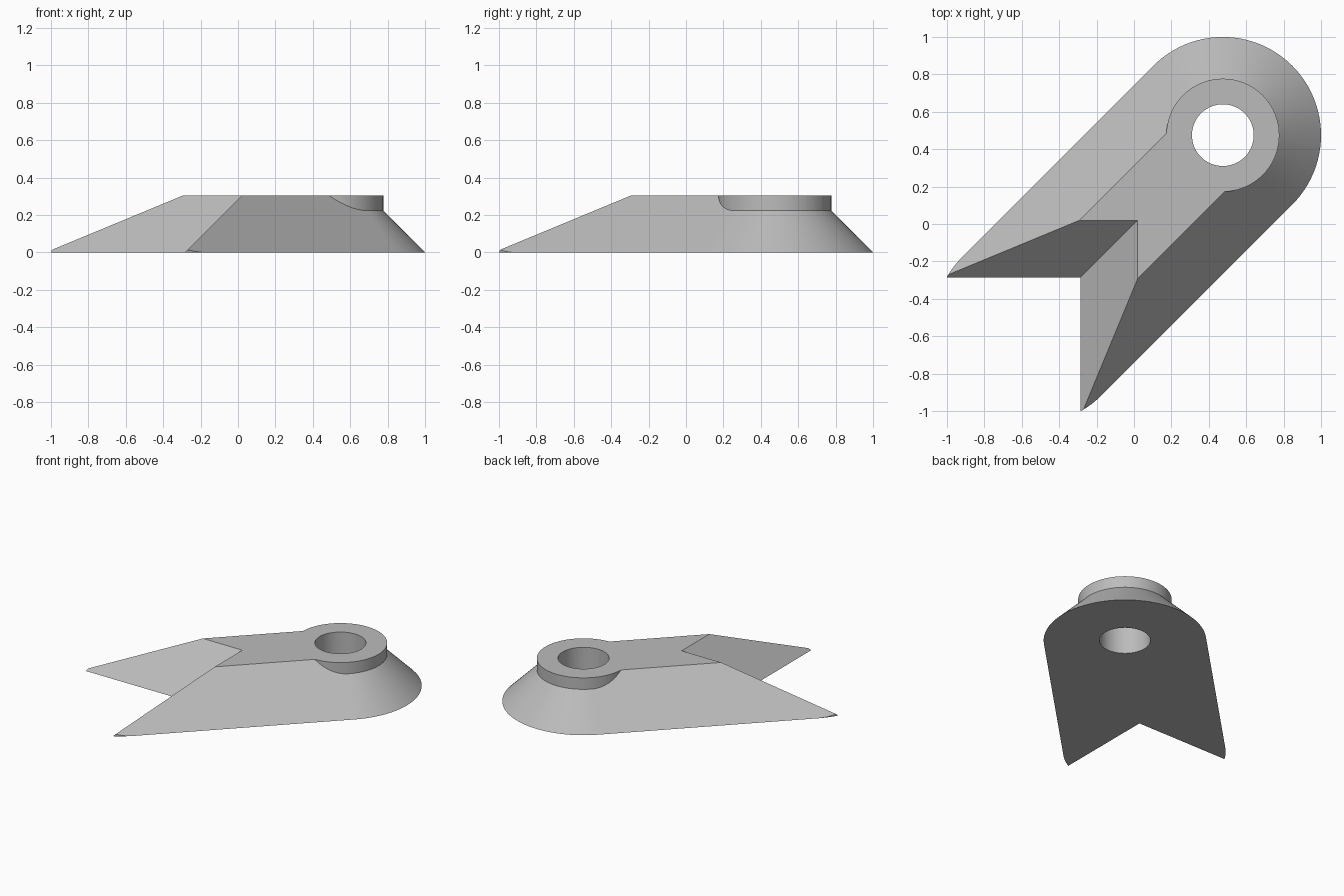
import bpy, bmesh, math

cube = bpy.data.objects.get("Cube")
if cube:
    bpy.data.objects.remove(cube, do_unlink=True)

HEAD, TAIL = 0.475, -0.545      # positions along the x = y axis
RADIUS, HEIGHT = 0.525, 0.305
SEGMENTS = 96

grey = bpy.data.materials.new("plain_grey")
grey.use_nodes = True
color = (0.5, 0.5, 0.5, 1)
grey.diffuse_color = color
grey.node_tree.nodes["Principled BSDF"].inputs["Base Color"].default_value = color


def ring(center, radius, z):
    """Points of a circle centred on the diagonal axis."""
    steps = [2 * math.pi * i / SEGMENTS for i in range(SEGMENTS)]
    return [(center + radius * math.cos(a), center + radius * math.sin(a), z) for a in steps]


def hull(name, points):
    """Object made from the convex hull of the points."""
    bm = bmesh.new()
    for p in points:
        bm.verts.new(p)
    bmesh.ops.convex_hull(bm, input=bm.verts[:])
    bmesh.ops.dissolve_limit(bm, angle_limit=0.002, verts=bm.verts[:], edges=bm.edges[:])
    bmesh.ops.recalc_face_normals(bm, faces=bm.faces[:])
    mesh = bpy.data.meshes.new(name)
    bm.to_mesh(mesh)
    bm.free()
    mesh.materials.append(grey)
    obj = bpy.data.objects.new(name, mesh)
    bpy.context.collection.objects.link(obj)
    return obj


def square(corner, z, far=-3):
    return [(x, y, z) for x in (corner, far) for y in (corner, far)]


# Sloped arm: 45 degree sides around a long slot shape, left oversize for trimming
arm = hull("bracket_arm", [p for z in (-0.03, HEIGHT + 0.03) for c in (HEAD, -1.2)
                           for p in ring(c, RADIUS - z, z)])

# Round boss around the pivot
boss = hull("boss", ring(HEAD, 0.302, 0.12) + ring(HEAD, 0.302, HEIGHT + 0.06))

# Trimmer gives flat top and bottom and a rounded vertical tail end
trimmer = hull("trimmer", [p for z in (0, HEIGHT)
                           for p in ring(TAIL, RADIUS, z) + ring(HEAD, 0.62, z)])

# Sloped V notch in the tail and the pivot hole
notch = hull("notch_cutter", square(-0.385, -0.1) + square(0.115, 0.4))
hole = hull("hole_cutter", ring(HEAD, 0.165, -0.1) + ring(HEAD, 0.165, 0.5))

for cutter, operation in ((boss, 'UNION'), (trimmer, 'INTERSECT'),
                          (notch, 'DIFFERENCE'), (hole, 'DIFFERENCE')):
    mod = arm.modifiers.new(cutter.name, 'BOOLEAN')
    mod.object, mod.operation, mod.solver = cutter, operation, 'EXACT'

# Apply the cuts and remove the helpers
bpy.ops.object.select_all(action='DESELECT')
arm.select_set(True)
bpy.context.view_layer.objects.active = arm
for mod in arm.modifiers[:]:
    bpy.ops.object.modifier_apply(modifier=mod.name)
for cutter in (boss, trimmer, notch, hole):
    bpy.data.objects.remove(cutter, do_unlink=True)
bpy.ops.object.shade_smooth_by_angle(angle=math.radians(20))
